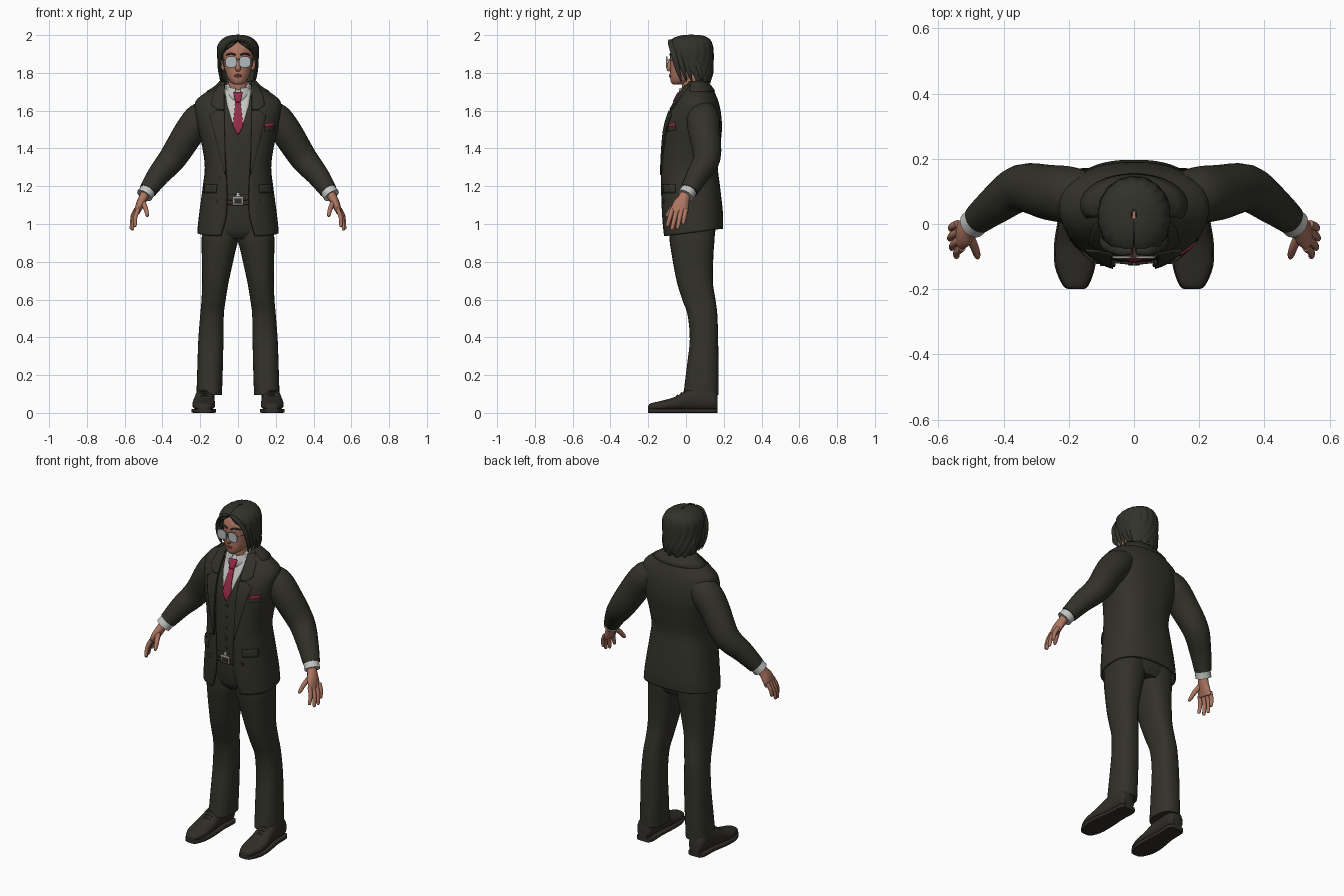
import bpy, bmesh, math
from mathutils import Vector

cube = bpy.data.objects.get("Cube")
if cube:
    bpy.data.objects.remove(cube)
parts = []


def material(name, *rgb):
    m = bpy.data.materials.new(name)
    m.use_nodes = True
    m.diffuse_color = (*rgb, 1)
    m.node_tree.nodes["Principled BSDF"].inputs["Base Color"].default_value = (*rgb, 1)
    return m


suit = material("dark olive cloth", .032, .031, .022)
hair_mat = material("dark hair", .032, .032, .024)
shirt = material("white cotton", .55, .55, .54)
red = material("crimson silk", .3, .025, .06)
skin = material("skin", .42, .18, .12)
lips = material("lips", .3, .1, .075)
glass = material("pale lens", .45, .5, .53)
metal = material("steel", .3, .28, .26)
leather = material("dark leather", .03, .027, .021)


def spline(keys, k=4):
    """Smoothly fill in the steps between key tuples."""
    out, last = [], len(keys) - 1
    for i in range(last):
        quad = zip(keys[max(i - 1, 0)], keys[i], keys[i + 1], keys[min(i + 2, last)])
        quad = list(quad)
        for s in range(k):
            u = s / k
            out.append(tuple(.5 * (2 * b + (c - a) * u + (2 * a - 5 * b + 4 * c - d) * u * u
                                   + (3 * b - a - 3 * c + d) * u ** 3) for a, b, c, d in quad))
    return out + [tuple(keys[-1])]


def grid(name, rows, mat, closed=True, mirror=False, thick=0):
    """Skin rows of points; closed rows are capped at both ends."""
    bm = bmesh.new()
    vs = [[bm.verts.new(p) for p in r] for r in rows]
    n = len(rows[0])
    for a, b in zip(vs, vs[1:]):
        for j in range(n if closed else n - 1):
            k = (j + 1) % n
            bm.faces.new((a[j], a[k], b[k], b[j]))
    if closed:
        bm.faces.new(vs[0][::-1])
        bm.faces.new(vs[-1])
    bmesh.ops.recalc_face_normals(bm, faces=bm.faces)
    me = bpy.data.meshes.new(name)
    bm.to_mesh(me)
    bm.free()
    me.materials.append(mat)
    ob = bpy.data.objects.new(name, me)
    bpy.context.collection.objects.link(ob)
    if thick:
        mod = ob.modifiers.new("Thickness", "SOLIDIFY")
        mod.thickness, mod.offset = thick, 0
    if mirror:
        mod = ob.modifiers.new("Mirror", "MIRROR")
        mod.use_mirror_merge = False
    parts.append(ob)
    return ob


def power(v, n):
    return math.copysign(abs(v) ** (2 / n), v)


def oval(w, f, b, n, t):
    """Point on a rounded outline; t = 0 is the front."""
    return w * power(math.sin(t), n), (f + b) / 2 - (b - f) / 2 * power(math.cos(t), n)


def turn(n=28, a=0):
    return [2 * math.pi * j / n for j in range(n)] if not a else \
        [a + (2 * math.pi - 2 * a) * j / n for j in range(n + 1)]


def tower(name, keys, mat, n=2.3, mirror=False):
    """Upright loft from keys (z, x0, x1, front, back)."""
    rows = []
    for z, x0, x1, f, b in spline(keys):
        ring = [oval((x1 - x0) / 2, f, b, n, t) for t in turn()]
        rows.append([((x0 + x1) / 2 + x, y, z) for x, y in ring])
    return grid(name, rows, mat, mirror=mirror)


def tube(name, keys, mat, mirror=False, n=16, k=4):
    """Loft along a path of (x, y, z, depth radius, side radius)."""
    pts = spline(keys, k)
    rows = []
    for i, p in enumerate(pts):
        c = Vector(p[:3])
        tan = (Vector(pts[min(i + 1, len(pts) - 1)][:3]) - Vector(pts[max(i - 1, 0)][:3])).normalized()
        ref = Vector((0, 1, 0)) if abs(tan.y) < .9 else Vector((1, 0, 0))
        s = (ref - tan * ref.dot(tan)).normalized()
        b = tan.cross(s)
        rows.append([c + s * p[3] * math.cos(t) + b * p[4] * math.sin(t) for t in turn(n)])
    return grid(name, rows, mat, mirror=mirror)


# Torso outline: height, half width, front, back, roundness, half opening
TORSO = spline([(.935, .21, -.118, .19, 2.5, .09), (1.05, .2, -.124, .19, 2.5, .06),
                (1.2, .18, -.13, .174, 2.5, .058), (1.3, .17, -.13, .163, 2.5, .064),
                (1.4, .182, -.125, .174, 2.5, .07), (1.5, .205, -.114, .184, 2.5, .073),
                (1.58, .22, -.092, .18, 2.4, .075), (1.64, .222, -.062, .168, 2.2, .075),
                (1.68, .185, -.042, .153, 2, .075), (1.72, .122, -.02, .13, 2, .073),
                (1.75, .086, 0, .102, 2, .07)], 6)


def torso(z):
    z = min(max(z, TORSO[0][0]), TORSO[-1][0])
    for a, b in zip(TORSO, TORSO[1:]):
        if z <= b[0]:
            u = (z - a[0]) / (b[0] - a[0])
            return [p + (q - p) * u for p, q in zip(a, b)][1:]


def front(x, z, off):
    w, f, b, n, _ = torso(z)
    w, f, b = w + off, f - off, b + off
    r = min(abs(x) / w, .985)
    return (f + b) / 2 - (b - f) / 2 * (1 - r ** n) ** (1 / n)


def panel(name, keys, mat, off, mirror=False, thick=.006, tilt=0):
    """Cloth plate laid on the chest from rows (z, x0, x1)."""
    rows = []
    for a, b in zip(keys, keys[1:]):
        for s in range(5):
            z, x0, x1 = [p + (q - p) * s / 4 for p, q in zip(a, b)]
            row = []
            for j in range(9):
                x = x0 + (x1 - x0) * j / 8
                h = z + tilt * (x - x0)
                row.append((x, front(x, h, off), h))
            if s or not rows:
                rows.append(row)
    return grid(name, rows, mat, False, mirror, thick)


# Jacket body, open down the front with a hem that rises to the back
rows = []
for z, w, f, b, n, o in TORSO:
    ring = [oval(w, f, b, n, t) for t in turn(48, math.asin((o / w) ** (n / 2)))]
    lift = .04 * max(0, (1.05 - z) / .115)
    rows.append([(x, y, z + lift * (y - f) / (b - f)) for x, y in ring])
grid("jacket", rows, suit, False, thick=.012)

# Waistcoat, with shirt cloth above the neckline
rows = [[(*oval(w - .014, f + .014, b - .014, n, t), z) for t in turn(40)]
        for z, w, f, b, n, o in TORSO if 1.13 < z < 1.74]
vest = grid("waistcoat", rows, suit)
vest.data.materials.append(shirt)
for p in vest.data.polygons:
    p.material_index = int(p.center.z > 1.69)
panel("shirt_front", [(1.475, -.004, .004), (1.55, -.034, .034), (1.63, -.058, .058),
                      (1.715, -.07, .07)], shirt, -.01)
panel("waistcoat_hem", [(1.125, .03, .045), (1.16, 0.004, .085)], suit, -.008, True)
panel("shirt_tail", [(1.135, -.025, .025), (1.165, -.004, .004)], shirt, -.011)
panel("tie", [(1.475, -.004, .004), (1.52, -.027, .027), (1.65, -.013, .013)], red, -.003)
panel("tie_knot", [(1.645, -.013, .013), (1.695, -.024, .024)], red, .004, thick=.014)

# Lapels, collar and pockets
panel("lapel", [(1.26, .064, .068), (1.42, .069, .108), (1.575, .072, .148),
                (1.6, .073, .108)], suit, .009, True)
panel("lapel_collar", [(1.605, .073, .108), (1.63, .073, .14), (1.69, .073, .13),
                       (1.735, .07, .1)], suit, .009, True)
rows = []
for z in (1.7, 1.72, 1.74, 1.755):
    w, f, b, n, o = torso(z)
    rows.append([(*oval(w + .008, f, b + .008, n, t), z) for t in turn(32, 1.1)])
grid("back_collar", rows, suit, False, thick=.01)
panel("pocket_flap", [(1.165, .115, .178), (1.21, .11, .174)], suit, .008, True, .008)
panel("breast_pocket", [(1.49, .14, .19), (1.512, .14, .19)], suit, .007, tilt=.15)
panel("pocket_square", [(1.512, .142, .188), (1.528, .142, .188)], red, .007, tilt=.15)

# Belt and buckle
panel("belt", [(1.1, -.1, .1), (1.14, -.1, .1)], leather, -.012)
panel("buckle", [(1.098, -.028, .028), (1.145, -.028, .028)], metal, -.006)
panel("buckle_centre", [(1.108, -.019, .019), (1.135, -.019, .019)], leather, -.004)


def button(name, x, z, off, r):
    y = front(x, z, off)
    tube(name, [(x, y + .004, z, r, r), (x, y - .004, z, r, r)], leather, n=12, k=1)


for z in (1.44, 1.375, 1.31, 1.245, 1.19):
    button("waistcoat_button", 0, z, -.014, .009)
for x, z in ((-.092, 1.245), (-.105, 1.12), (.105, 1.12)):
    button("jacket_button", x, z, .006, .012)

# Sleeves, cuffs and hands
tube("sleeve", [(.14, .09, 1.6, .07, .06), (.195, .09, 1.56, .086, .085), (.255, .096, 1.49, .085, .082),
                (.345, .11, 1.35, .073, .073), (.42, .062, 1.26, .06, .06),
                (.478, .016, 1.177, .047, .047)], suit, True, 24)
tube("shirt_cuff", [(.465, .025, 1.195, .042, .042), (.496, -.002, 1.15, .044, .044)], shirt, True, 20)
tube("palm", [(.485, .004, 1.175, .028, .025), (.503, -.012, 1.135, .032, .024),
              (.52, -.028, 1.1, .044, .022), (.535, -.036, 1.06, .047, .014)], skin, True)
tips = [(.545, -.1, .985), (.56, -.075, .967), (.566, -.046, .972), (.562, -.016, .998)]
for name, i in zip(("index", "middle", "ring", "little"), range(4)):
    base, tip = Vector((.528 + .004 * i, -.072 + .024 * i, 1.078)), Vector(tips[i])
    mid = base.lerp(tip, .5) + Vector((.007, 0, .003))
    tube(name + "_finger", [(*base, .013, .012), (*mid, .012, .011),
                            (*tip.lerp(mid, .15), .01, .009), (*tip, .004, .004)], skin, True, 10)
tube("thumb", [(.508, -.03, 1.125, .016, .015), (.49, -.07, 1.085, .014, .013),
               (.481, -.097, 1.05, .011, .01), (.48, -.106, 1.04, .004, .004)], skin, True, 10)

# Trousers
tower("hips", [(.92, -.15, .15, -.06, .14), (.96, -.185, .185, -.09, .155),
               (1.05, -.18, .18, -.104, .16), (1.17, -.165, .165, -.11, .155)], suit)
tower("trouser_leg", [(.095, .085, .22, -.014, .172), (.25, .08, .215, .005, .172),
                      (.39, .077, .21, .02, .17), (.52, .075, .2, .008, .166),
                      (.6, .065, .193, -.02, .156), (.7, .048, .19, -.05, .142),
                      (.85, .015, .192, -.078, .146), (.93, -.003, .192, -.088, .152),
                      (1.05, -.003, .18, -.09, .155)], suit, 2.4, True)

# Shoes: length position, middle, half width, top
SHOE = spline([(-.2, .178, .018, .036), (-.188, .179, .036, .05), (-.13, .181, .058, .064),
               (-.06, .181, .06, .084), (0, .178, .054, .118), (.06, .175, .048, .14),
               (.14, .172, .048, .13), (.166, .172, .034, .1)])
rows, sole = [], []
for y, cx, w, top in SHOE:
    rows.append([(cx + a, y, h) for a, h in (oval(w, .012, top, 2.3, t) for t in turn(24))])
    sole.append([(cx + a, y, h) for a, h in (oval(w + .004, 0, .022, 8, t) for t in turn(24))])
grid("shoe", rows, leather, mirror=True)
grid("shoe_sole", sole, leather, mirror=True)
for y, z in ((-.045, .092), (-.025, .104), (-.007, .116)):
    tube("shoe_lace", [(.155, y, z - .006, .005, .004), (.18, y, z + .002, .005, .004),
                       (.203, y, z - .006, .005, .004)], leather, True, 8)

# Neck and shirt collar
tube("neck", [(0, .035, 1.66, .052, .052), (0, .03, 1.72, .05, .05), (0, .03, 1.79, .055, .055)], skin, n=24)
rows = []
for r, z, dip in ((.056, 1.722, 0), (.064, 1.735, 0), (.072, 1.715, .01), (.08, 1.69, .025)):
    ring = [oval(r, .03 - r, .03 + r, 2, t) for t in turn(32, .22)]
    rows.append([(x, y, z + .3 * (y - .03) - dip * max(0, (.03 - y) / r) ** 3) for x, y in ring])
grid("shirt_collar", rows, shirt, False, thick=.005)

# Head and face
head = [(1.738, .018, -.068, -.03), (1.75, .038, -.079, .02), (1.775, .056, -.084, .06),
        (1.81, .068, -.084, .085), (1.86, .077, -.083, .1), (1.91, .08, -.082, .11),
        (1.95, .068, -.065, .105), (1.975, .04, -.03, .08)]
tower("head", [(z, -w, w, f, b) for z, w, f, b in head], skin, 2.2)
tube("nose", [(0, -.078, 1.88, .006, .006), (0, -.085, 1.855, .01, .009),
              (0, -.091, 1.825, .013, .015), (0, -.083, 1.812, .008, .012)], skin)
for z in (1.781, 1.789):
    tube("lip", [(-.024, -.077, 1.785, .003, .002), (0, -.085, z, .005, .005),
                 (.024, -.077, 1.785, .003, .002)], lips, n=10)
tube("eyebrow", [(.012, -.085, 1.895, .004, .004), (.038, -.079, 1.902, .005, .005),
                 (.062, -.062, 1.895, .003, .003)], hair_mat, True, 8)
tube("ear", [(.076, .02, 1.815, .012, .008), (.086, .026, 1.845, .022, .009),
             (.086, .03, 1.875, .015, .007)], skin, True)

# Glasses
lens = [oval(.029, 1.83, 1.886, 2.8, t) for t in turn(24)]
grid("lens", [[(.036 + x, y, z) for x, z in lens] for y in (-.1, -.103)], glass, mirror=True)
rim = [[(.036 + x * s, y, 1.858 + (z - 1.858) * s) for x, z in lens + lens[:1]]
       for s, y in ((.97, -.106), (1.07, -.106), (1.07, -.098), (.97, -.098), (.97, -.106))]
grid("lens_rim", rim, metal, False, True)
tube("glasses_bridge", [(-.009, -.102, 1.868, .002, .002), (0, -.104, 1.872, .002, .002),
                        (.009, -.102, 1.868, .002, .002)], metal, n=8)
tube("glasses_arm", [(.066, -.1, 1.868, .002, .003), (.082, -.06, 1.87, .002, .003),
                     (.088, .03, 1.868, .002, .003)], metal, True, 8)

# Hair cap with soft ridges, open around the face, then loose side locks
rows = []
for z, w, f, b, a in spline([(1.752, .084, -.025, .122, 1.65), (1.8, .096, -.055, .136, 1.5),
                             (1.86, .101, -.08, .138, 1.2), (1.91, .104, -.09, .138, .8),
                             (1.945, .1, -.088, .134, .3), (1.973, .08, -.07, .12, .01),
                             (1.99, .045, -.03, .09, .01), (1.995, .008, .015, .04, .01)]):
    row = []
    for t in turn(72, max(a, .01)):
        x, y = oval(w, f, b, 2.1, t)
        s = 1 + .018 * math.cos(18 * t + 14 * math.sin(z * 9))
        row.append((x * s, .03 + (y - .03) * s, z - (.008 * math.cos(11 * t) if z < 1.77 else 0)))
    rows.append(row)
grid("hair", rows, hair_mat, False, thick=.014)
for i in range(5):
    y = -.07 + .028 * i
    tube("hair_lock", [(.006, y - .012, 1.972 + .004 * i, .012, .006), (.05, y - .01, 1.958 + .004 * i, .016, .009),
                       (.089, y + .006, 1.9, .016, .009), (.098, y + .02, 1.84, .014, .009),
                       (.095, y + .035, 1.79, .01, .007), (.086, y + .045, 1.756, .003, .003)],
         hair_mat, True, 10)

# Smooth shading that keeps real edges crisp
bpy.ops.object.select_all(action="DESELECT")
for ob in parts:
    ob.select_set(True)
bpy.context.view_layer.objects.active = parts[0]
bpy.ops.object.shade_smooth_by_angle(angle=math.radians(50))
